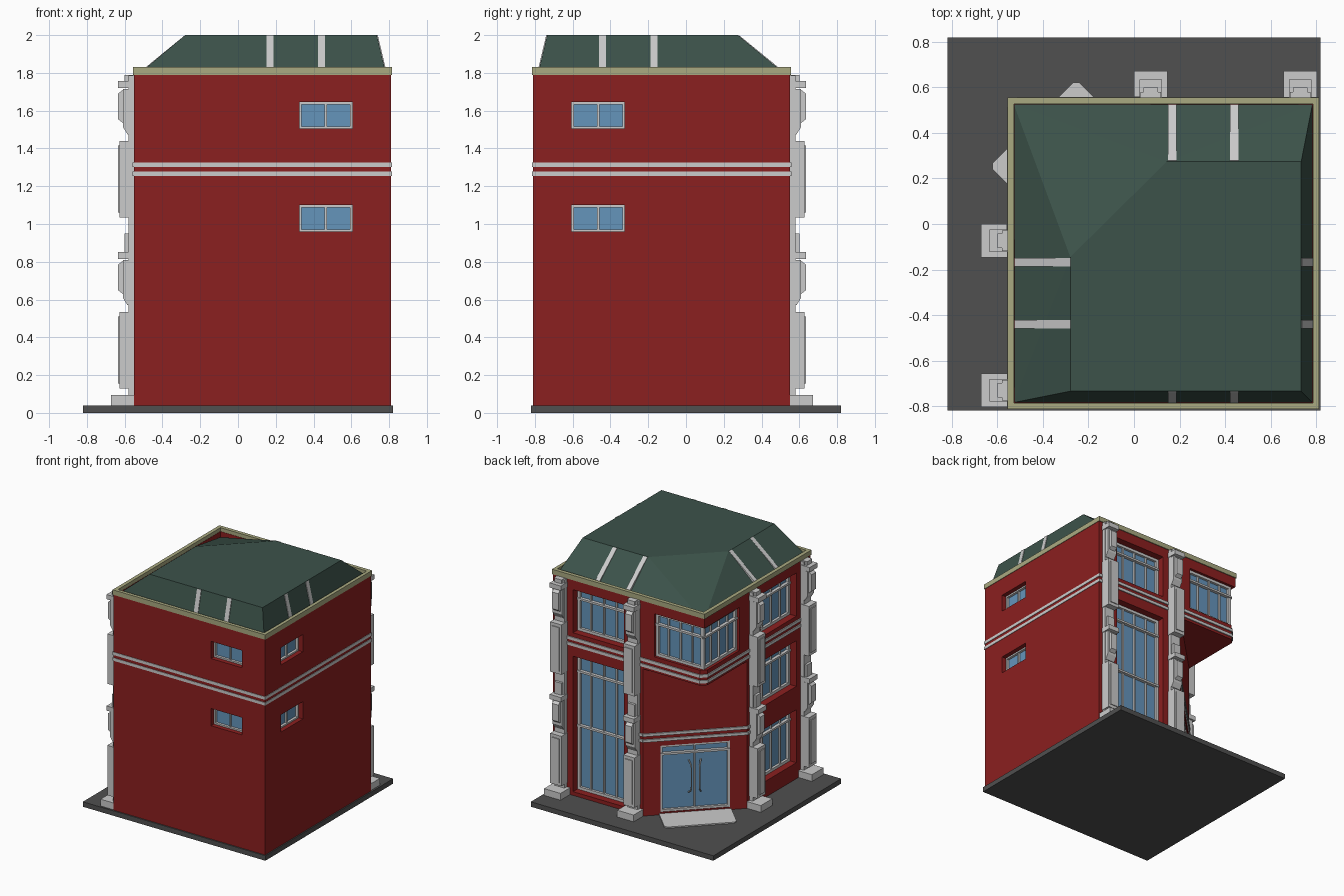
import bpy, bmesh
from math import sqrt

if "Cube" in bpy.data.objects:
    bpy.data.objects.remove(bpy.data.objects["Cube"])

S = 1 / sqrt(2)
# Wall frames: u runs along the wall, d points outward, z is up
BACK = lambda u, d, z: (u, .55 + d, z)
LEFT = lambda u, d, z: (-.55 - d, -u, z)
FRONT = lambda u, d, z: (u, -.81 - d, z)
RIGHT = lambda u, d, z: (.81 + d, -u, z)
CORNER = lambda u, d, z: (-.275 + (u - d) * S, .275 + (u + d) * S, z)
WORLD = lambda x, y, z: (x, y, z)


def material(name, rgb):
    m = bpy.data.materials.new(name)
    m.diffuse_color = (*rgb, 1)
    m.use_nodes = True
    m.node_tree.nodes["Principled BSDF"].inputs["Base Color"].default_value = m.diffuse_color
    return m


RED = material("brick_red", (.26, .014, .014))
GLASS = material("glass_blue", (.13, .30, .50))
GREEN = material("roof_green", (.045, .085, .068))
OLIVE = material("cornice_olive", (.40, .40, .22))
DARK = material("pavement", (.08, .08, .08))


class Part:
    """Collects solids into one named object."""
    def __init__(self, name, mat=None):
        self.name, self.mat, self.bm = name, mat, bmesh.new()

    def loft(self, a, b):
        va, vb = [self.bm.verts.new(p) for p in a], [self.bm.verts.new(p) for p in b]
        n = len(a)
        self.bm.faces.new(va)
        self.bm.faces.new(vb[::-1])
        for i in range(n):
            j = (i + 1) % n
            self.bm.faces.new((va[i], vb[i], vb[j], va[j]))

    def profile(self, w, prof, u0, u1):     # (d, z) section swept along the wall
        self.loft([w(u0, d, z) for d, z in prof], [w(u1, d, z) for d, z in prof])

    def plan(self, w, pts, z0, z1):         # (u, d) outline raised in z
        self.loft([w(u, d, z0) for u, d in pts], [w(u, d, z1) for u, d in pts])

    def box(self, w, u0, u1, d0, d1, z0, z1):
        self.plan(w, [(u0, d0), (u1, d0), (u1, d1), (u0, d1)], z0, z1)

    def done(self):
        bmesh.ops.recalc_face_normals(self.bm, faces=self.bm.faces)
        me = bpy.data.meshes.new(self.name)
        self.bm.to_mesh(me)
        self.bm.free()
        if self.mat:
            me.materials.append(self.mat)
        ob = bpy.data.objects.new(self.name, me)
        bpy.context.collection.objects.link(ob)
        return ob


def outline(c, e=0):                        # square plan with corner cut c, grown by e
    a, b, f = -.55 - e, .55 + e, .81 + min(e, .004)
    sq = [(a, -f), (f, -f), (f, b)]
    return sq + ([(a + c, b), (a, b - c)] if c else [(a, b)])


cutter = Part("opening_cutter")


def window(name, w, u0, u1, z0, z1, bars=3, rails=(), depth=.085, fw=.022, cut=True):
    if cut:
        cutter.box(w, u0, u1, -depth, .1, z0, z1)
    g = Part(name + "_glass", GLASS)
    g.box(w, u0, u1, -depth - .005, -depth + .008, z0, z1)
    g.done()
    f, d = Part(name + "_frame"), -depth + .028
    for a, b in ((u0, u0 + fw), (u1 - fw, u1)):
        f.box(w, a, b, -depth, d, z0, z1)
    for a, b in ((z0, z0 + fw), (z1 - fw, z1)):
        f.box(w, u0, u1, -depth, d, a, b)
    for i in range(bars):
        m = u0 + (u1 - u0) * (i + 1) / (bars + 1)
        f.box(w, m - .006, m + .006, -depth, d - .006, z0, z1)
    for z in rails:
        f.box(w, u0, u1, -depth + .01, d + .008, z - .008, z + .008)
    f.done()


# Pavement
p = Part("pavement", DARK)
p.box(WORLD, -.82, .82, -.82, .82, 0, .04)
p.done()

# Windows and door
window("back_tall_window", BACK, .17, .63, .07, 1.17, 3, (.59, 1.03))
window("back_upper_window", BACK, .17, .63, 1.36, 1.71, 3, (1.62,))
for n, z0, z1 in (("ground", .17, .6), ("middle", .79, 1.16), ("upper", 1.36, 1.71)):
    window(f"left_{n}_window", LEFT, .17, .63, z0, z1, 3, (z1 - .09,))
cutter.plan(WORLD, [(-.7, .7), (-.1, .7), (-.1, .5), (-.5, .5), (-.5, .1), (-.7, .1)], 1.35, 1.71)
for n, w in (("back", BACK), ("left", LEFT)):
    window(f"corner_{n}_window", w, -.525, -.1, 1.36, 1.71, 3, (1.62,), .05, cut=False)
    for v in bpy.data.objects[f"corner_{n}_window_glass"].data.vertices:
        v.co.x, v.co.y = max(v.co.x, -.508), min(v.co.y, .508)   # stop at the corner post
for n, w in (("front", FRONT), ("right", RIGHT)):
    for k, z in (("lower", .96), ("upper", 1.505)):
        window(f"{n}_{k}_window", w, .325, .605, z, z + .14, 1, (), .065, .012)
window("entrance_door", CORNER, -.26, .26, .06, .6, 1, (.53,), .035, .018)

# Door handles
cu = bpy.data.curves.new("door_handles", 'CURVE')
cu.dimensions, cu.bevel_depth, cu.bevel_resolution = '3D', .006, 1
for s in (-1, 1):
    sp = cu.splines.new('POLY')
    pts = [(.045, -.02, .2), (.035, .012, .22), (.03, .016, .25), (.03, .016, .41),
           (.035, .012, .44), (.045, -.02, .46)]
    sp.points.add(len(pts) - 1)
    for q, (u, d, z) in zip(sp.points, pts):
        q.co = (*CORNER(s * u, d, z), 1)
bpy.context.collection.objects.link(bpy.data.objects.new("door_handles", cu))

# Door step with clipped corners
p = Part("door_step")
p.plan(CORNER, [(-.27, -.01), (.27, -.01), (.27, .22), (.25, .24), (-.25, .24), (-.27, .22)], .03, .05)
p.done()

# Brick walls: cut-corner base, overhanging spandrel and upper storey
cutter.box(WORLD, -.525, .785, -.785, .525, 1.74, 1.9)
cut = cutter.done()
cut.hide_render = True
cut.hide_viewport = True
for n, c, z0, z1 in (("lower_walls", .55, 0.002, 1.25), ("overhang_spandrel", .04, 1.235, 1.36),
                     ("upper_walls", 0, 1.36, 1.8)):
    p = Part(n, RED)
    p.plan(WORLD, outline(c), z0, z1)
    ob = p.done()
    if c != .04:
        m = ob.modifiers.new("openings", 'BOOLEAN')
        m.object, m.operation, m.solver = cut, 'DIFFERENCE', 'EXACT'

# String courses
p = Part("string_courses")
for z in (1.255, 1.302):
    p.plan(WORLD, outline(.045, .008), z, z + .024)
for z in (.64, .687):
    p.box(CORNER, -.392, .392, -.02, .01, z, z + .022)
    for w in (BACK, LEFT):
        p.box(w, 0, .05, -.02, .01, z, z + .022)
p.done()

# Cornice ring
p = Part("cornice", OLIVE)
a, b = (-.557, -.527), (.787, .814)
p.box(WORLD, a[0], b[1], -b[1], -b[0], 1.79, 1.83)
p.box(WORLD, a[0], b[1], -a[1], -a[0], 1.79, 1.83)
p.box(WORLD, a[0], a[1], -b[0], -a[1], 1.79, 1.83)
p.box(WORLD, b[0], b[1], -b[0], -a[1], 1.79, 1.83)
p.done()

# Mansard roof, dipping towards the cut corner
p = Part("roof", GREEN)
for x, y in ((-.28, -.735), (.735, -.735), (.735, .275), (.145, .275), (-.28, -.145)):
    p.bm.verts.new((x, y, 2))
for x, y, z in ((-.53, -.785, 1.79), (.785, -.785, 1.79), (.785, .53, 1.79), (-.53, .53, 1.75)):
    p.bm.verts.new((x, y, z))
bmesh.ops.convex_hull(p.bm, input=p.bm.verts[:])
bmesh.ops.dissolve_limit(p.bm, angle_limit=.02, verts=p.bm.verts[:], edges=p.bm.edges[:])
p.done()

# Roof ribs
p = Part("roof_ribs")
shallow = [(-.27, 2), (-.30, 1.97), (-.04, 1.75), (-.021, 1.797)]
steep = [(-.07, 2), (-.09, 1.98), (-.04, 1.77), (-.02, 1.79)]
for w, prof in ((BACK, shallow), (LEFT, shallow), (FRONT, steep), (RIGHT, steep)):
    for u in (.15, .423):
        p.profile(w, prof, u, u + .037)
p.done()

# Pilasters
for n, w in (("back", BACK), ("left", LEFT)):
    for k, u in (("inner", .0735), ("outer", .7305)):
        p = Part(f"{n}_{k}_pilaster")
        blk = lambda h, d, z0, z1: p.box(w, u - h, u + h, -.01, d, z0, z1)
        blk(.074, .122, .04, .095)
        blk(.045, .03, .09, 1.785)
        for t in (0, .905):
            blk(.05, .078, .13 + t, .535 + t)
            blk(.034, .085, .155 + t, .51 + t)
            p.profile(w, [(0, .57 + t), (.035, .57 + t), (.06, .61 + t), (.06, .81 + t), (0, .81 + t)],
                      u - .042, u + .042)
            p.profile(w, [(0, .63 + t), (.06, .63 + t), (.085, .65 + t), (.085, .785 + t),
                          (.06, .805 + t), (0, .805 + t)], u - .028, u + .028)
            blk(.05, .085, .815 + t, .853 + t)
            blk(.032, .05, .853 + t, min(.95 + t, 1.789))
        p.done()
